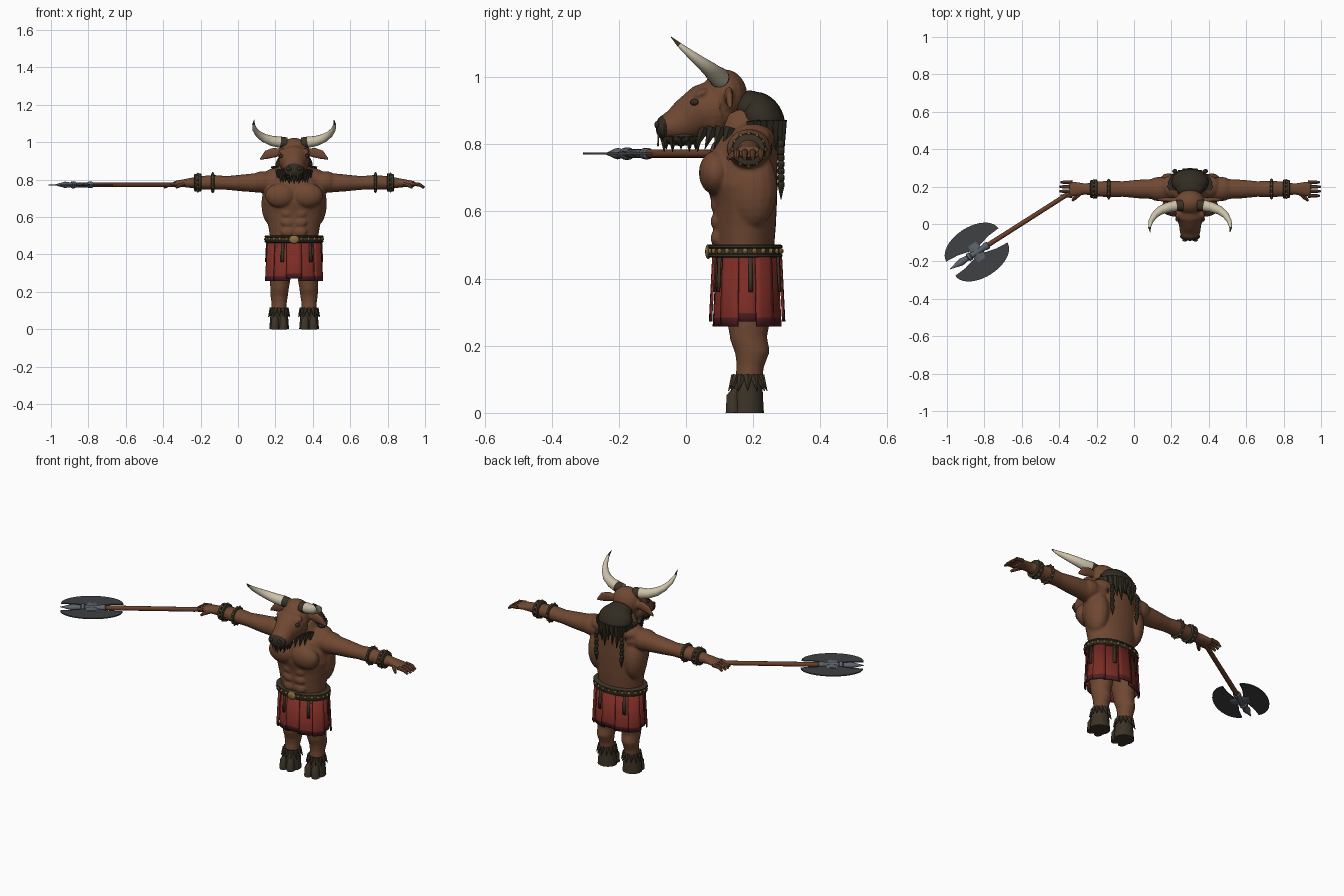
import bpy, bmesh
from math import sin, cos, pi, atan2, radians
from mathutils import Vector, Matrix

if "Cube" in bpy.data.objects:
    bpy.data.objects.remove(bpy.data.objects["Cube"])

BODY = Vector((0.3, 0, 0))  # the figure stands off centre


def material(name, *rgb):
    m = bpy.data.materials.new(name)
    m.use_nodes = True
    m.diffuse_color = (*rgb, 1)
    m.node_tree.nodes["Principled BSDF"].inputs["Base Color"].default_value = (*rgb, 1)
    return m


SKIN = material("brown_skin", .16, .065, .032)
HAIR = material("dark_hair", .032, .025, .016)
HOOF = material("hoof_brown", .045, .033, .02)
HORN = material("horn_cream", .6, .54, .4)
RED = material("red_cloth", .2, .025, .018)
HEM = material("dark_red_hem", .085, .014, .018)
GOLD = material("old_gold", .25, .16, .05)
STEEL = material("grey_steel", .11, .125, .15)
BLADE = material("dark_blade", .05, .052, .055)
WOOD = material("shaft_wood", .14, .05, .024)


def ball(bm, c, r, tilt=0, n=16):
    mat = Matrix.Translation(c) @ Matrix.Rotation(tilt, 4, 'X') @ Matrix.Diagonal((*r, 1))
    bmesh.ops.create_uvsphere(bm, u_segments=n, v_segments=max(6, n * 3 // 4), radius=1, matrix=mat)


def tube(bm, rings, n=16, paint=None):
    """Skin elliptical rings (x, y, z, a, b) along a path; paint gives a material index per span."""
    pts = [Vector(r[:3]) for r in rings]
    loops = []
    for i, r in enumerate(rings):
        t = (pts[min(i + 1, len(pts) - 1)] - pts[max(i - 1, 0)]).normalized()
        up = Vector((0, 1, 0)) if abs(t.z) > .85 else Vector((0, 0, 1))
        side = up.cross(t).normalized()
        other = t.cross(side)
        loops.append([bm.verts.new(pts[i] + side * r[3] * cos(2 * pi * k / n)
                                   + other * r[4] * sin(2 * pi * k / n)) for k in range(n)])
    faces = []
    for i in range(len(loops) - 1):
        for k in range(n):
            j = (k + 1) % n
            f = bm.faces.new((loops[i][k], loops[i][j], loops[i + 1][j], loops[i + 1][k]))
            f.material_index = paint(i) if paint else 0
            faces.append(f)
    faces += [bm.faces.new(loops[0][::-1]), bm.faces.new(loops[-1])]
    bmesh.ops.recalc_face_normals(bm, faces=faces)


def spike(bm, p, q, r, n=6):
    tube(bm, [(*p, r, r), (*q, .001, .001)], n)


def finish(bm, name, *mats, voxel=0, thick=0, loc=BODY, turn=0):
    me = bpy.data.meshes.new(name)
    bm.to_mesh(me)
    bm.free()
    ob = bpy.data.objects.new(name, me)
    bpy.context.collection.objects.link(ob)
    ob.location, ob.rotation_euler.z = loc, turn
    for m in mats:
        me.materials.append(m)
    bpy.ops.object.select_all(action='DESELECT')
    bpy.context.view_layer.objects.active = ob
    ob.select_set(True)
    if voxel:
        mod = ob.modifiers.new("fuse", 'REMESH')
        mod.mode, mod.voxel_size, mod.use_smooth_shade = 'VOXEL', voxel, True
        sm = ob.modifiers.new("soften", 'SMOOTH')
        sm.factor, sm.iterations = .5, 5
    else:
        if thick:
            ob.modifiers.new("thickness", 'SOLIDIFY').thickness = thick
        bpy.ops.object.shade_smooth_by_angle(angle=radians(40))
    return ob


# Torso with muscles, fused with the arms and legs
bm = bmesh.new()
tube(bm, [(0, .175, .44, .13, .085), (0, .175, .5, .13, .088), (0, .175, .56, .14, .093),
          (0, .175, .62, .155, .096), (0, .168, .68, .165, .105), (0, .168, .74, .16, .105),
          (0, .175, .79, .14, .1), (0, .175, .84, .1, .08), (0, .15, .9, .065, .065)], 32)
for s in (-1, 1):
    ball(bm, (s * .073, .088, .715), (.083, .05, .066))
    for z in (.52, .57, .62):
        ball(bm, (s * .034, .093, z), (.036, .02, .027))
    ball(bm, (s * .115, .2, .67), (.06, .072, .12))
    ball(bm, (s * .165, .187, .787), (.075, .066, .058))
    ball(bm, (s * .075, .2, .82), (.09, .065, .045))
    # arm and palm
    tube(bm, [(s * d, .187, z, a, b) for d, z, a, b in (
        (.1, .785, .07, .06), (.2, .783, .054, .052), (.28, .782, .05, .045), (.36, .782, .042, .037),
        (.43, .785, .045, .04), (.5, .783, .04, .036), (.56, .782, .03, .026),
        (.6, .78, .037, .02), (.645, .775, .043, .016))])
    # leg
    tube(bm, [(s * x, y, z, a, b) for x, y, z, a, b in (
        (.07, .178, .46, .06, .075), (.07, .18, .35, .063, .073), (.075, .187, .27, .056, .064),
        (.078, .187, .22, .05, .055), (.08, .198, .18, .047, .052), (.08, .191, .14, .041, .041),
        (.08, .185, .07, .04, .04))])
finish(bm, "body", SKIN, voxel=.006)

# Fingers and thumbs
bm = bmesh.new()
for s in (-1, 1):
    for j in range(4):
        y = .151 + .024 * j
        reach = .7 - .006 * abs(j - 1.5)
        tube(bm, [(s * .63, y, .777, .011, .011), (s * .67, y, .773, .01, .01),
                  (s * reach, y, .757, .006, .006)], 8)
    tube(bm, [(s * .59, .165, .778, .013, .013), (s * .615, .14, .768, .011, .011),
              (s * .63, .125, .757, .006, .006)], 8)
finish(bm, "fingers", SKIN)

# Head with muzzle, brows and ears
bm = bmesh.new()
ball(bm, (0, .115, .945), (.083, .068, .078))
ball(bm, (0, .08, .89), (.08, .075, .07))
tube(bm, [(0, .1, .91, .085, .085), (0, .05, .9, .082, .078), (0, 0, .872, .06, .063),
          (0, -.04, .853, .055, .048), (0, -.073, .848, .047, .034)], 24)
for s in (-1, 1):
    ball(bm, (s * .05, .045, .95), (.03, .025, .014), .5)
    tube(bm, [(s * .06, .125, .945, .016, .016), (s * .105, .128, .945, .013, .028),
              (s * .145, .13, .933, .011, .025), (s * .183, .132, .908, .005, .005)], 12)
finish(bm, "head", SKIN, voxel=.005)

# Nose pad, eyes
bm = bmesh.new()
ball(bm, (0, -.066, .85), (.054, .024, .037))
for s in (-1, 1):
    ball(bm, (s * .067, .026, .925), (.012, .014, .01))
    ball(bm, (s * .028, -.086, .858), (.014, .008, .011))
finish(bm, "nose_and_eyes", HAIR)

# Nose ring
bm = bmesh.new()
ring = [(.02 * cos(a), -.083, .82 + .024 * sin(a), .003, .003)
        for a in (2 * pi * k / 16 for k in range(17))]
for a, b in zip(ring, ring[1:]):
    tube(bm, [a, b], 6)
finish(bm, "nose_ring", GOLD)

# Beard
bm = bmesh.new()
ball(bm, (0, -.015, .82), (.05, .06, .025))
for k in range(12):
    a = 2 * pi * k / 12
    x, y = .04 * cos(a), -.015 + .05 * sin(a)
    spike(bm, (x, y, .825), (x * .7, y, .785 - .008 * (k % 2)), .016)
finish(bm, "beard", HAIR)

# Mane with hanging locks and braids
bm = bmesh.new()
ball(bm, (0, .225, .875), (.1, .065, .085), .5, 20)
ball(bm, (0, .19, .91), (.075, .055, .05), 0, 20)
for k in range(13):
    a = pi * k / 12
    x = .1 * cos(a)
    y = .2 + .08 * sin(a)
    spike(bm, (x, y, .87), (x * .95, y + .012, .78 - .02 * (k % 3)), .024)
for s in (-1, 1):
    for k in range(4):
        spike(bm, (s * (.08 - .012 * k), .13 - .025 * k, .85), (s * (.085 - .013 * k), .11 - .027 * k, .785), .02)
    for k in range(7):
        ball(bm, (s * (.08 + .004 * (k % 2)), .283, .8 - .02 * k), (.012, .011, .014), 0, 8)
    spike(bm, (s * .08, .283, .67), (s * .08, .283, .635), .01)
finish(bm, "mane", HAIR)

# Horns with dark bases and tips
for s, side in ((-1, "right"), (1, "left")):
    bm = bmesh.new()
    tube(bm, [(s * x, y, z, r, r) for x, y, z, r in (
        (.04, .1, .995, .03), (.075, .098, 1.0, .03), (.12, .088, 1.007, .027), (.16, .072, 1.022, .023),
        (.19, .047, 1.042, .018), (.21, .015, 1.067, .013), (.217, -.02, 1.096, .007),
        (.213, -.045, 1.12, .001))], 16, lambda i: 1 if i in (0, 6) else 0)
    finish(bm, side + "_horn", HORN, HOOF)

# Hooves with fur fringe and toes
for s, side in ((-1, "right"), (1, "left")):
    bm = bmesh.new()
    x = s * .08
    tube(bm, [(x, .182, 0, .053, .05), (x, .182, .05, .049, .047), (x, .184, .11, .043, .043)], 20)
    for e in (-1, 1):
        tube(bm, [(x + e * .023, .142, 0, .023, .025), (x + e * .022, .14, .05, .02, .02),
                  (x + e * .02, .15, .07, .014, .012)], 10)
    for k in range(12):
        a = 2 * pi * k / 12
        d = Vector((cos(a), sin(a), 0))
        c = Vector((x, .184, .11))
        spike(bm, c + d * .037, c + d * .058 - Vector((0, 0, .045)), .015)
    finish(bm, side + "_hoof", HOOF)

# Armbands with studs
bands, studs = bmesh.new(), bmesh.new()
for s in (-1, 1):
    for d, r in ((.435, .051), (.505, .05), (.525, .048)):
        tube(bands, [(s * (d + o), .187, .784, r + g, r + g - .001)
                     for o, g in ((-.009, -.005), (-.006, 0), (.006, 0), (.009, -.005))], 24)
    for k in range(12):
        a = 2 * pi * k / 12
        for d, r in ((.435, .05), (.515, .047)):
            ball(studs, (s * d, .187 + r * cos(a), .784 + r * sin(a)), (.006, .006, .006), 0, 8)
finish(bands, "armbands", HOOF)

# Belt, belt studs and buckle
bm = bmesh.new()
tube(bm, [(0, .176, z, .157 - i, .111 - i) for z, i in (
    (.462, .006), (.466, 0), (.472, 0), (.475, .004), (.489, .004), (.492, 0), (.498, 0), (.502, .006))], 40)
finish(bm, "belt", HOOF)
for k in range(24):
    a = 2 * pi * k / 24
    ball(studs, (.153 * cos(a), .176 + .107 * sin(a), .482), (.008, .008, .008), 0, 8)
ball(studs, (0, .066, .48), (.027, .009, .022))
finish(studs, "studs_and_buckle", GOLD)


# Skirt made of overlapping hemmed flaps and leather straps
def flap(bm, mid, half, push, rows, n=4):
    grid = []
    for z in rows:
        flare = push + .05 * (.47 - z)
        grid.append([bm.verts.new(((.142 + flare) * cos(a), .182 + (.096 + flare) * sin(a), z))
                     for a in (mid - half + 2 * half * k / n for k in range(n + 1))])
    for i in range(len(rows) - 1):
        for k in range(n):
            f = bm.faces.new((grid[i][k], grid[i + 1][k], grid[i + 1][k + 1], grid[i][k + 1]))
            f.material_index = int(i == len(rows) - 2)


skirt, straps = bmesh.new(), bmesh.new()
for k in range(12):
    a = 2 * pi * k / 12 - pi / 2
    outer = k % 2 == 0
    low = .272 if k % 3 == 0 else .258
    flap(skirt, a, .27 if outer else .33, .008 if outer else -.002, (.468, low + .026, low))
    if not outer:
        flap(straps, a + .1, .06, .008, (.465, .4, .36), 2)
finish(skirt, "skirt", RED, HEM, thick=.006)
finish(straps, "skirt_straps", HOOF, thick=.005)

# Battle axe, built along its own x axis
place = dict(loc=Vector((-.84, -.15, .772)), turn=atan2(-.537, -.843))
bm = bmesh.new()
tube(bm, [(-.64, 0, 0, .012, .012), (0, 0, 0, .013, .013)], 12)
finish(bm, "axe_shaft", WOOD, **place)

bm = bmesh.new()
tube(bm, [(x, 0, 0, r, r * .85) for x, r in (
    (-.075, .014), (-.07, .02), (-.05, .02), (-.045, .016), (.035, .016), (.04, .022), (.055, .022),
    (.06, .014), (.1, .02), (.17, .001))], 12)
for s in (-1, 1):
    tube(bm, [(0, 0, 0, .035, .011), (0, s * .05, 0, .03, .007)], 8)
finish(bm, "axe_collar_and_spike", STEEL, **place)

bm = bmesh.new()
for s in (-1, 1):
    outer = [(.165 * cos(a), s * (.045 + .095 * sin(a)), 0) for a in (pi * k / 20 for k in range(21))]
    inner = [(-.1, s * .04, 0), (-.035, s * .024, 0), (.035, s * .024, 0), (.1, s * .04, 0)]
    f = bm.faces.new([bm.verts.new(p) for p in outer + inner])
    up = bmesh.ops.extrude_face_region(bm, geom=[f])["geom"]
    bmesh.ops.translate(bm, verts=[v for v in up if isinstance(v, bmesh.types.BMVert)], vec=(0, 0, .006))
bmesh.ops.translate(bm, verts=bm.verts, vec=(0, 0, -.003))
bmesh.ops.recalc_face_normals(bm, faces=bm.faces)
finish(bm, "axe_blades", BLADE, **place)
